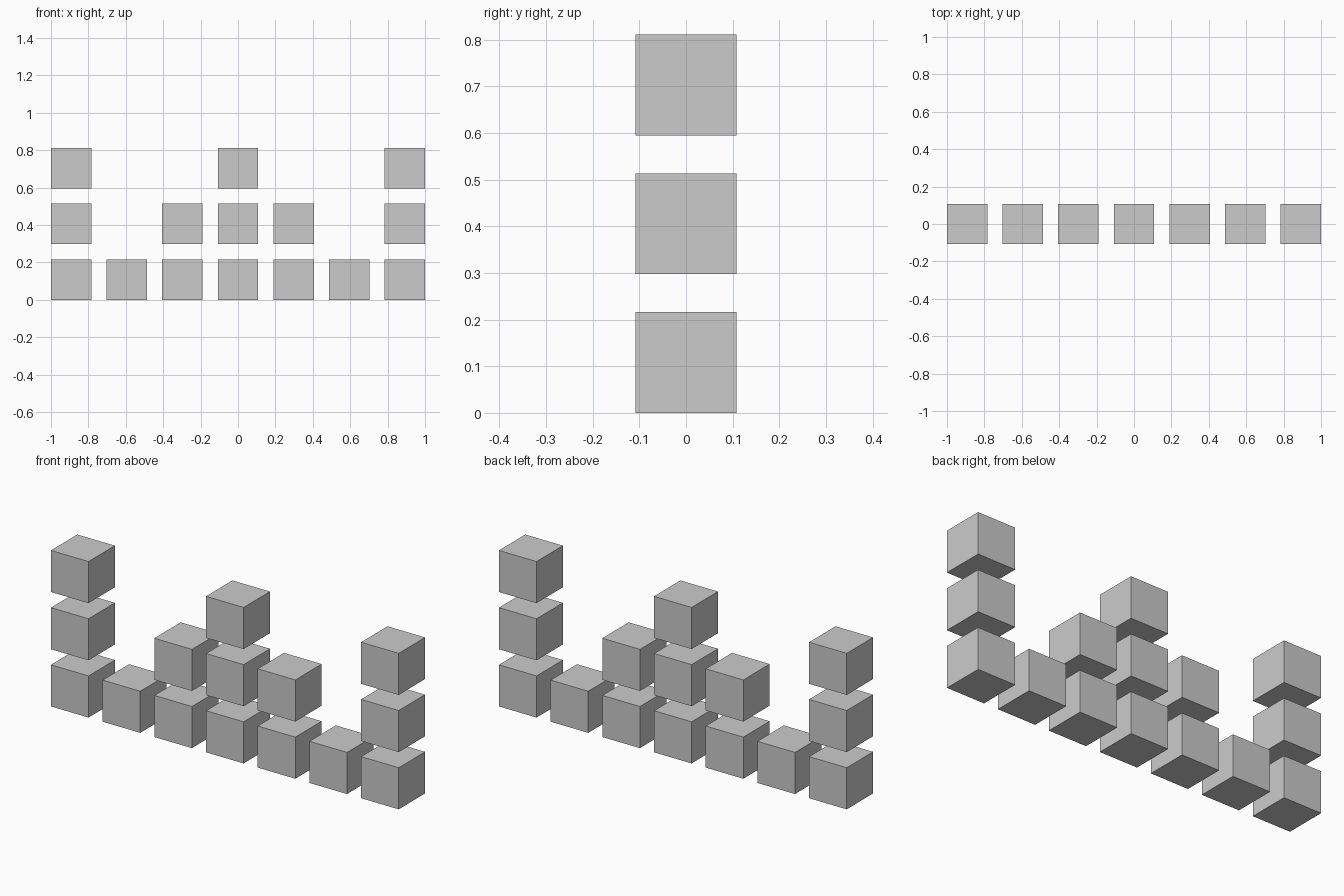
import bpy

if "Cube" in bpy.data.objects:
    bpy.data.objects.remove(bpy.data.objects["Cube"])

SIZE = 16 / 74     # cube edge
PITCH = 22 / 74    # spacing between cube centres
HEIGHTS = [3, 1, 2, 3, 2, 1, 3]  # cubes stacked in each column


def add_cube(column, row):
    x = (column - (len(HEIGHTS) - 1) / 2) * PITCH
    z = SIZE / 2 + row * PITCH
    bpy.ops.mesh.primitive_cube_add(size=SIZE, location=(x, 0, z))
    bpy.context.object.name = f"cube_column_{column + 1}_row_{row + 1}"


# Crown-shaped wall of separate floating cubes
for column, height in enumerate(HEIGHTS):
    for row in range(height):
        add_cube(column, row)
